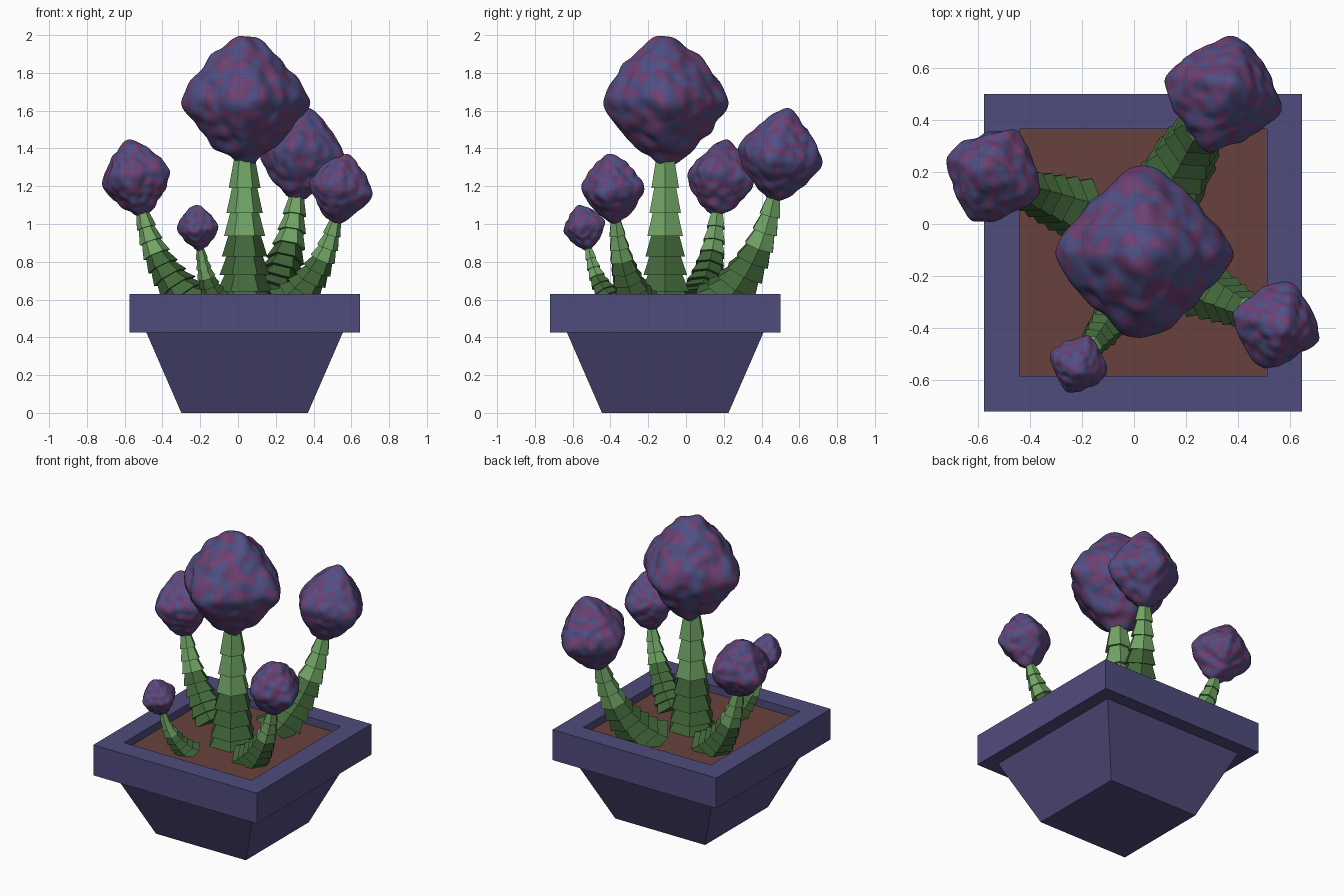
import bpy, bmesh, math
from mathutils import Vector, Quaternion, noise

if "Cube" in bpy.data.objects:
    bpy.data.objects.remove(bpy.data.objects["Cube"])

def mat(name, r, g, b):
    m = bpy.data.materials.new(name)
    lin = [((c / 255 + 0.055) / 1.055) ** 2.4 for c in (r, g, b)]
    m.diffuse_color = (*lin, 1)
    m.use_nodes = True
    m.node_tree.nodes["Principled BSDF"].inputs["Base Color"].default_value = m.diffuse_color
    return m

POT = mat("pot_indigo", 80, 76, 124)
SOIL = mat("soil_brown", 104, 65, 60)
DARK = mat("stalk_dark_green", 66, 104, 58)
LIGHT = mat("stalk_light_green", 112, 164, 100)
BLUE = mat("bloom_blue", 80, 80, 134)
MID = mat("bloom_violet", 92, 70, 123)
PURPLE = mat("bloom_purple", 110, 65, 114)

def finish(name, bm, mats):
    bmesh.ops.recalc_face_normals(bm, faces=bm.faces)
    me = bpy.data.meshes.new(name)
    bm.to_mesh(me)
    bm.free()
    for m in mats:
        me.materials.append(m)
    ob = bpy.data.objects.new(name, me)
    bpy.context.collection.objects.link(ob)
    return ob

def loft(bm, rings, cap_end=True, mi=0):
    """Skin a list of point rings, capping the ends."""
    vs = [[bm.verts.new(p) for p in ring] for ring in rings]
    n = len(vs[0])
    faces = [bm.faces.new(vs[0])]
    if cap_end:
        faces.append(bm.faces.new(vs[-1]))
    for a, b in zip(vs, vs[1:]):
        for i in range(n):
            j = (i + 1) % n
            faces.append(bm.faces.new((a[i], a[j], b[j], b[i])))
    for f in faces:
        f.material_index = mi

CX, CY = 0.035, -0.11

def square(h, z):
    return [(CX + sx * h, CY + sy * h, z)
            for sx, sy in ((-1, -1), (1, -1), (1, 1), (-1, 1))]

# Pot: square tapered body with overhanging rim, open on top
bm = bmesh.new()
loft(bm, [square(h, z) for h, z in
          ((0.335, 0), (0.52, 0.425), (0.61, 0.425), (0.61, 0.63),
           (0.475, 0.63), (0.475, 0.575))])
finish("pot", bm, [POT])

# Soil just below the rim
bm = bmesh.new()
loft(bm, [square(0.474, 0.56), square(0.474, 0.58)])
finish("soil", bm, [SOIL])

UP = Vector((0, 0, 1))

def stalk(name, base, tip, r0, r1, count, light_from):
    """Overlapping flared six-sided segments along a curve."""
    p0, p2 = Vector(base), Vector(tip)
    p1 = p0 + (p2 - p0) * 0.74
    p1.z = p0.z + (p2.z - p0.z) * 0.31

    def ring(t, r):
        c = p0 * (1 - t) ** 2 + p1 * 2 * t * (1 - t) + p2 * t * t
        tan = (p1 - p0) * (1 - t) + (p2 - p1) * t
        # keep the lowest rings flatter, as if sitting on the soil
        q = UP.rotation_difference(tan.normalized().lerp(UP, 0.3 * (1 - t)))
        return [c + q @ Vector((r * math.cos(a), r * math.sin(a), 0))
                for a in (k * math.pi / 3 for k in range(6))]

    bm = bmesh.new()
    for i in range(count):
        a, b = i / count, (i + 1) / count
        ra, rb = r0 + (r1 - r0) * a, r0 + (r1 - r0) * b
        loft(bm, [ring(a, ra), ring(b, rb * 0.8)], mi=int(i >= light_from))
    finish(name, bm, [DARK, LIGHT])

def bloom(name, centre, axis, w, h, spin, seed):
    """Soft, lumpy octahedron with mottled patches."""
    bm = bmesh.new()
    bmesh.ops.create_icosphere(bm, subdivisions=6, radius=1)
    p, e = 1.25, 0.012
    size = lambda d: sum((c * c + e) ** (p / 2) for c in d) ** (-1 / p)
    tip = size((1, 0, 0))
    off = Vector((seed * 7.3, seed * 3.1, seed * 5.7))
    for f in bm.faces:
        n = noise.noise(f.calc_center_median().normalized() * 4.5 + off)
        f.material_index = 0 if n < -0.06 else 1 if n < 0.1 else 2
        f.smooth = True
    q = UP.rotation_difference(Vector(axis).normalized()) @ \
        Quaternion(UP, math.radians(spin))
    for v in bm.verts:
        d = v.co.normalized()
        s = size(d) / tip * (1 + 0.07 * noise.noise(d * 3.2 + off))
        v.co = Vector(centre) + q @ Vector((d.x * w * s, d.y * w * s, d.z * h * s))
    finish(name, bm, [BLUE, MID, PURPLE])

# Each plant: base, stalk tip, radii, segments, first light segment,
#             bloom centre, half width, half height, spin
plants = {
    "main": ((CX, CY, 0.57), (CX, CY, 1.335), 0.158, 0.072, 7, 4,
             (CX, CY, 1.655), 0.33, 0.347, 0),
    "back": ((0.15, 0.17, 0.58), (0.31, 0.465, 1.14), 0.155, 0.05, 8, 5,
             (0.34, 0.50, 1.362), 0.228, 0.245, -15),
    "left": ((-0.22, 0.06, 0.58), (-0.505, 0.165, 1.06), 0.13, 0.042, 8, 5,
             (-0.54, 0.187, 1.243), 0.192, 0.206, -24),
    "right": ((0.26, -0.25, 0.58), (0.515, -0.372, 1.015), 0.12, 0.038, 8, 5,
              (0.545, -0.387, 1.188), 0.172, 0.188, -15),
    "small": ((-0.095, -0.375, 0.58), (-0.2, -0.515, 0.87), 0.082, 0.024, 7, 4,
              (-0.213, -0.538, 0.982), 0.115, 0.124, -20),
}
for k, (name, (base, tip, r0, r1, n, lf, c, w, h, spin)) in enumerate(plants.items()):
    stalk(name + "_stalk", base, tip, r0, r1, n, lf)
    bloom(name + "_bloom", c, Vector(c) - Vector(tip), w, h, spin, k + 1)
